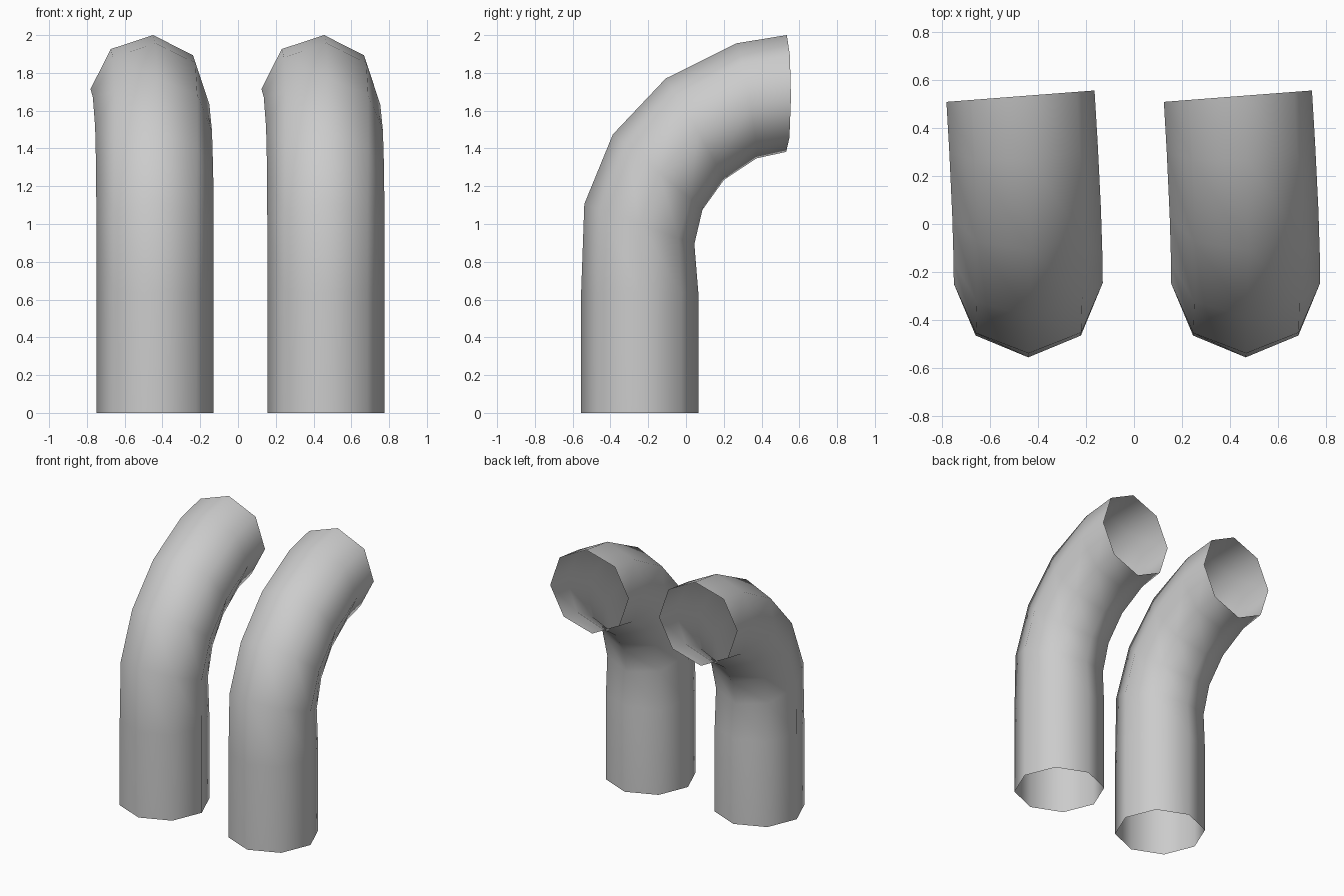
import bpy
from math import sin, cos, radians
from mathutils import Vector

if "Cube" in bpy.data.objects:
    bpy.data.objects.remove(bpy.data.objects["Cube"])

SIDES, RADIUS = 8, 0.31

# Ring stations along the bent pipe: x, y, z, bend, yaw, roll (degrees)
STATIONS = [
    (-0.440, -0.245, 0.00, 0, 0, 0),
    (-0.440, -0.245, 0.64, 0, 0, 0),
    (-0.440, -0.247, 1.00, 20, 0, 0.3),
    (-0.441, -0.150, 1.275, 40, 0.8, 1),
    (-0.447, 0.047, 1.502, 60, 2, 2.3),
    (-0.460, 0.320, 1.652, 80, 3.5, 3.7),
    (-0.4725, 0.532, 1.691, 90, 4.4, 4.3),
]


def ring(x, y, z, bend, yaw, roll):
    """Octagonal cross-section tilted along the bend."""
    b, w = radians(bend), radians(yaw)
    side = Vector((cos(w), sin(w), 0))
    outer = Vector((sin(w) * cos(b), -cos(w) * cos(b), sin(b)))
    angles = [radians(360 / SIDES * k - roll) for k in range(SIDES)]
    return [Vector((x, y, z)) + RADIUS * (cos(a) * side + sin(a) * outer) for a in angles]


# Open-ended pipe skin joining consecutive rings
verts = [v for s in STATIONS for v in ring(*s)]
faces = []
for i in range(len(STATIONS) - 1):
    for k in range(SIDES):
        a, n = i * SIDES, (k + 1) % SIDES
        faces.append((a + k, a + SIDES + k, a + SIDES + n, a + n))

mesh = bpy.data.meshes.new("bent_pipe")
mesh.from_pydata(verts, [], faces)
mesh.update()
for p in mesh.polygons:
    p.use_smooth = True

# The two identical pipes, side by side
for name, dx in (("left_pipe", 0.0), ("right_pipe", 0.905)):
    obj = bpy.data.objects.new(name, mesh)
    obj.location.x = dx
    bpy.context.collection.objects.link(obj)
